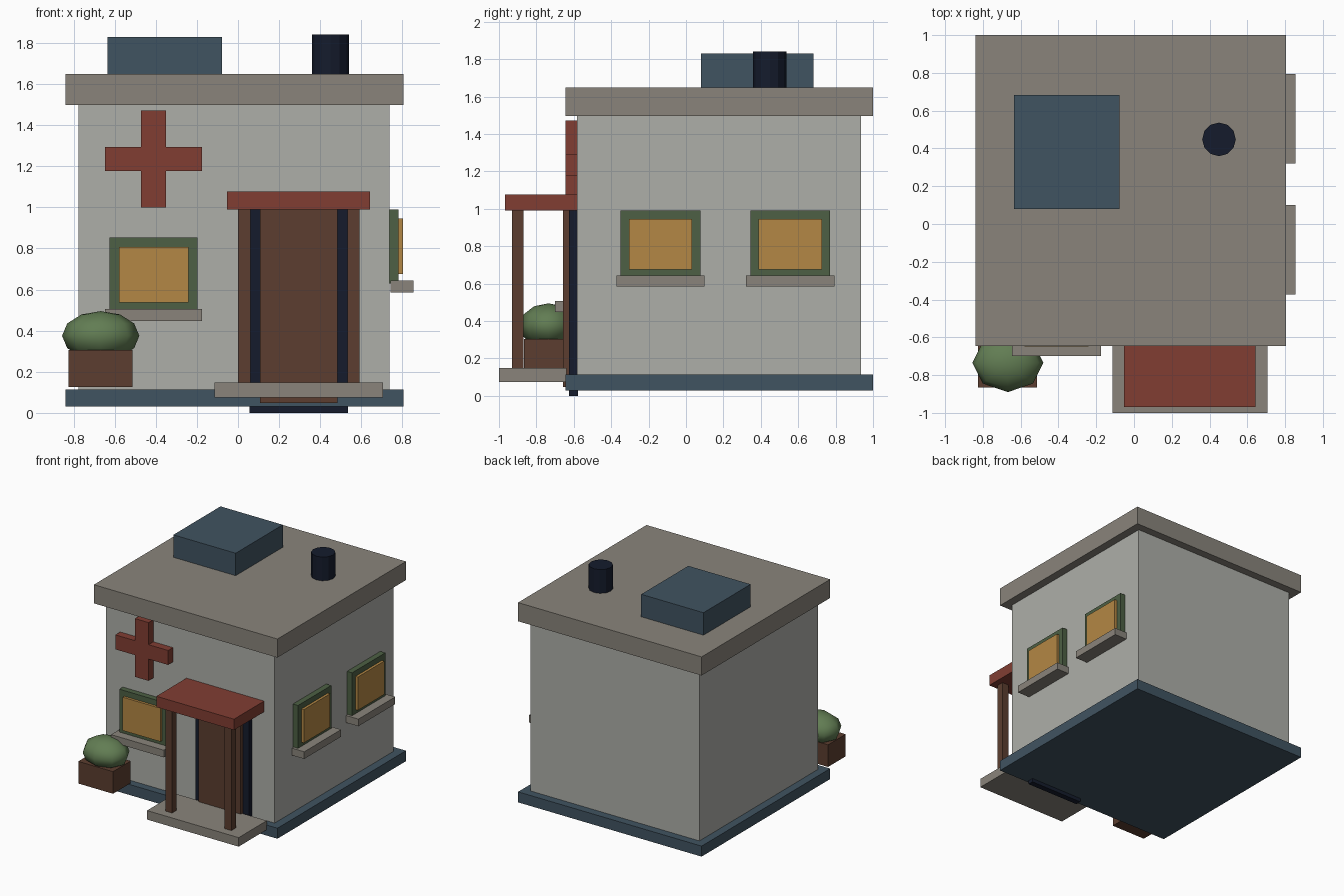
import bpy

if "Cube" in bpy.data.objects:
    bpy.data.objects.remove(bpy.data.objects["Cube"])

# Palette
def material(name, r, g, b):
    m = bpy.data.materials.new(name)
    m.diffuse_color = (*[(c / 255) ** 2.2 for c in (r, g, b)], 1)
    m.use_nodes = True
    m.node_tree.nodes["Principled BSDF"].inputs["Base Color"].default_value = m.diffuse_color
    return m

WALL = material("plaster", 172, 173, 167)
STONE = material("stone", 136, 131, 122)
SLATE = material("slate", 66, 84, 97)
RED = material("red", 128, 64, 54)
WOOD = material("wood", 92, 64, 51)
DARK = material("dark", 27, 33, 48)
GREEN = material("green_trim", 78, 96, 70)
GLASS = material("warm_glass", 178, 134, 70)
LEAF = material("leaf", 98, 124, 84)


def box(name, xs, ys, zs, mat):
    """Box spanning the given (min, max) ranges."""
    bpy.ops.mesh.primitive_cube_add(size=1)
    o = bpy.context.object
    o.name = name
    for v in o.data.vertices:
        for i, (a, b) in enumerate((xs, ys, zs)):
            v.co[i] = a if v.co[i] < 0 else b
    o.data.materials.append(mat)
    return o


# Building shell
PLAN_X, PLAN_Y = (-0.84, 0.805), (-0.645, 1.0)
box("base", PLAN_X, PLAN_Y, (0.03, 0.115), SLATE)
box("walls", (-0.775, 0.737), (-0.583, 0.935), (0.11, 1.5), WALL)
box("roof_slab", PLAN_X, PLAN_Y, (1.497, 1.648), STONE)

# Roof equipment
box("roof_unit", (-0.635, -0.077), (0.08, 0.683), (1.64, 1.83), SLATE)
bpy.ops.mesh.primitive_cylinder_add(vertices=12, radius=0.089, depth=0.2,
                                    location=(0.45, 0.448, 1.74))
vent = bpy.context.object
vent.name = "roof_vent"
vent.data.materials.append(DARK)

# Red cross sign
box("cross_upright", (-0.473, -0.35), (-0.645, -0.583), (1.0, 1.472), RED)
box("cross_bar", (-0.648, -0.175), (-0.645, -0.583), (1.176, 1.293), RED)

# Door
box("door_frame", (0.055, 0.535), (-0.625, -0.578), (0.0, 1.04), DARK)
box("door", (0.108, 0.484), (-0.657, -0.61), (0.048, 1.0), WOOD)

# Porch
box("porch_step", (-0.115, 0.706), (-1.0, -0.64), (0.075, 0.148), STONE)
box("porch_canopy", (-0.054, 0.642), (-0.968, -0.58), (0.99, 1.078), RED)
for side, x in (("left", 0.0), ("right", 0.532)):
    box("porch_post_" + side, (x, x + 0.06), (-0.93, -0.87), (0.14, 1.0), WOOD)


# Windows: frame, pane and sill, placed along the wall at u and base height z
def window(name, u, z, side):
    parts = (("frame", 0.213, 0.06, 0.405, 0.0, 0.045, GREEN),
             ("pane", 0.169, 0.09, 0.36, 0.02, 0.066, GLASS),
             ("sill", 0.236, 0.0, 0.058, 0.006, 0.117, STONE))
    for part, half, z0, z1, d0, d1, mat in parts:
        if part == "frame":
            z0 = 0.045
        along, height = (u - half, u + half), (z + z0, z + z1)
        if side:
            box(f"{name}_{part}", (0.737 + d0, 0.737 + d1), along, height, mat)
        else:
            box(f"{name}_{part}", along, (-0.583 - d1, -0.583 - d0), height, mat)


window("front_window", -0.411, 0.448, False)
window("side_window_near", -0.136, 0.585, True)
window("side_window_far", 0.557, 0.585, True)

# Planter with shrub
box("planter", (-0.825, -0.514), (-0.866, -0.64), (0.126, 0.305), WOOD)
bpy.ops.mesh.primitive_uv_sphere_add(segments=8, ring_count=6, radius=1,
                                     location=(-0.668, -0.735, 0.375))
shrub = bpy.context.object
shrub.name = "shrub"
shrub.scale = (0.188, 0.155, 0.12)
shrub.data.materials.append(LEAF)
bpy.ops.object.shade_smooth()
